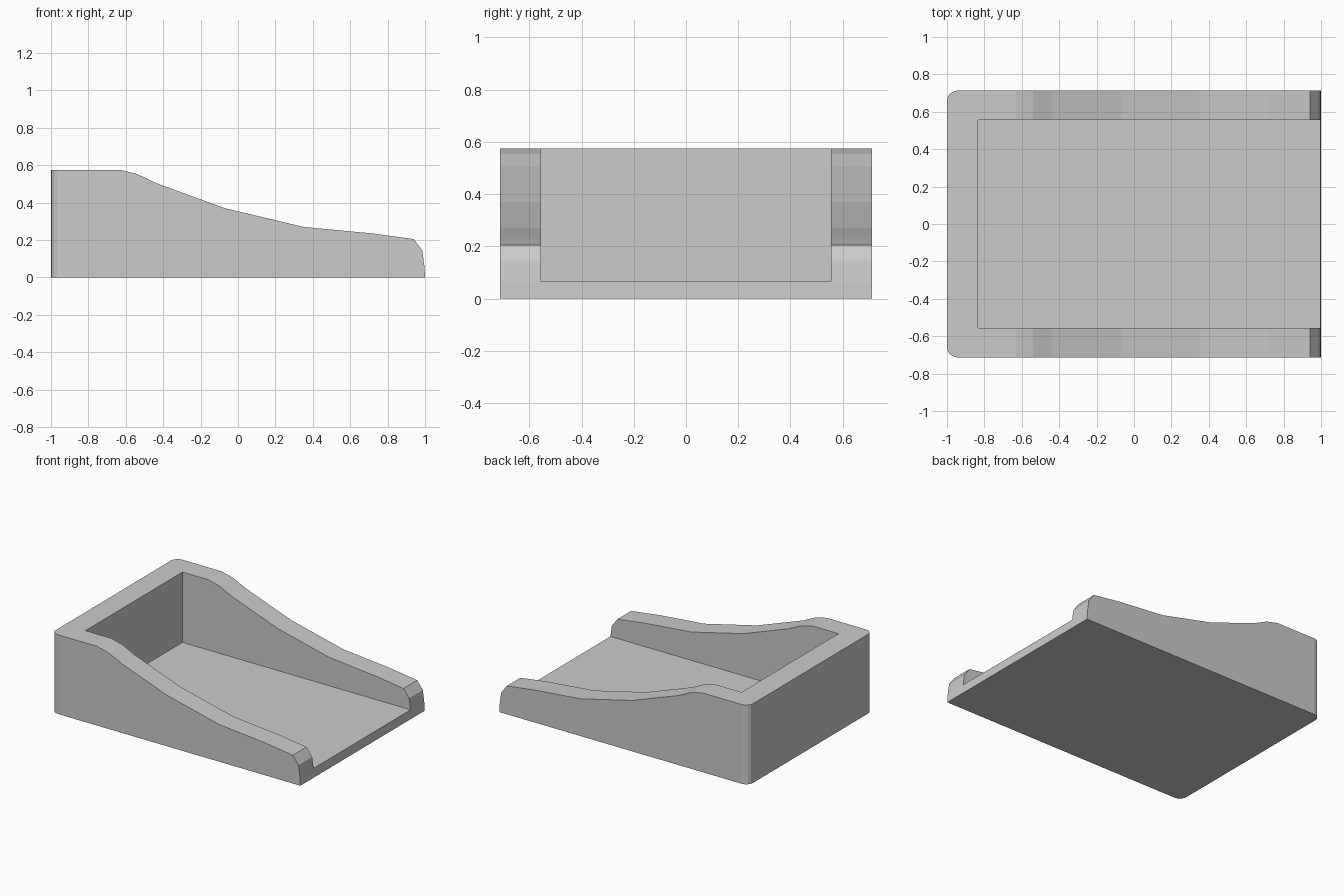
import bpy, bmesh

if "Cube" in bpy.data.objects:
    bpy.data.objects.remove(bpy.data.objects["Cube"])

HALF_Y = 0.713

# side profile of the tray (x, z), high at the back wall and sloping to the open lip
PROFILE = [(-1, 0), (1, 0), (0.996, 0.065), (0.985, 0.145), (0.94, 0.205),
           (0.72, 0.235), (0.35, 0.27), (-0.07, 0.37), (-0.44, 0.505),
           (-0.54, 0.553), (-0.63, 0.575), (-1, 0.575)]


def extrude_profile(name, points, half_y, corner=0.0):
    """Extrude an x-z profile along y; optionally round the vertical edges at minimum x."""
    bm = bmesh.new()
    face = bm.faces.new([bm.verts.new((x, -half_y, z)) for x, z in points])
    out = bmesh.ops.extrude_face_region(bm, geom=[face])
    moved = [v for v in out["geom"] if isinstance(v, bmesh.types.BMVert)]
    bmesh.ops.translate(bm, verts=moved, vec=(0, 2 * half_y, 0))
    bmesh.ops.recalc_face_normals(bm, faces=bm.faces)
    if corner:
        edges = [e for e in bm.edges
                 if all(v.co.x < -0.999 for v in e.verts)
                 and abs(e.verts[0].co.z - e.verts[1].co.z) > 0.1]
        bmesh.ops.bevel(bm, geom=edges, offset=corner, segments=4,
                        profile=0.5, affect='EDGES')
    mesh = bpy.data.meshes.new(name)
    bm.to_mesh(mesh)
    bm.free()
    obj = bpy.data.objects.new(name, mesh)
    bpy.context.collection.objects.link(obj)
    return obj


# outer body with rounded back corners
tray = extrude_profile("sloped_tray", PROFILE, HALF_Y, corner=0.055)

# cutter for the open-ended recess above the floor
recess = extrude_profile("recess_cutter",
                         [(-0.835, 0.065), (1.2, 0.065), (1.2, 0.8), (-0.835, 0.8)], 0.556)
recess.hide_render = True

# carve the recess, then discard the cutter
cut = tray.modifiers.new("recess", 'BOOLEAN')
cut.operation = 'DIFFERENCE'
cut.solver = 'EXACT'
cut.object = recess
bpy.context.view_layer.objects.active = tray
tray.select_set(True)
bpy.ops.object.modifier_apply(modifier=cut.name)
bpy.data.objects.remove(recess)
